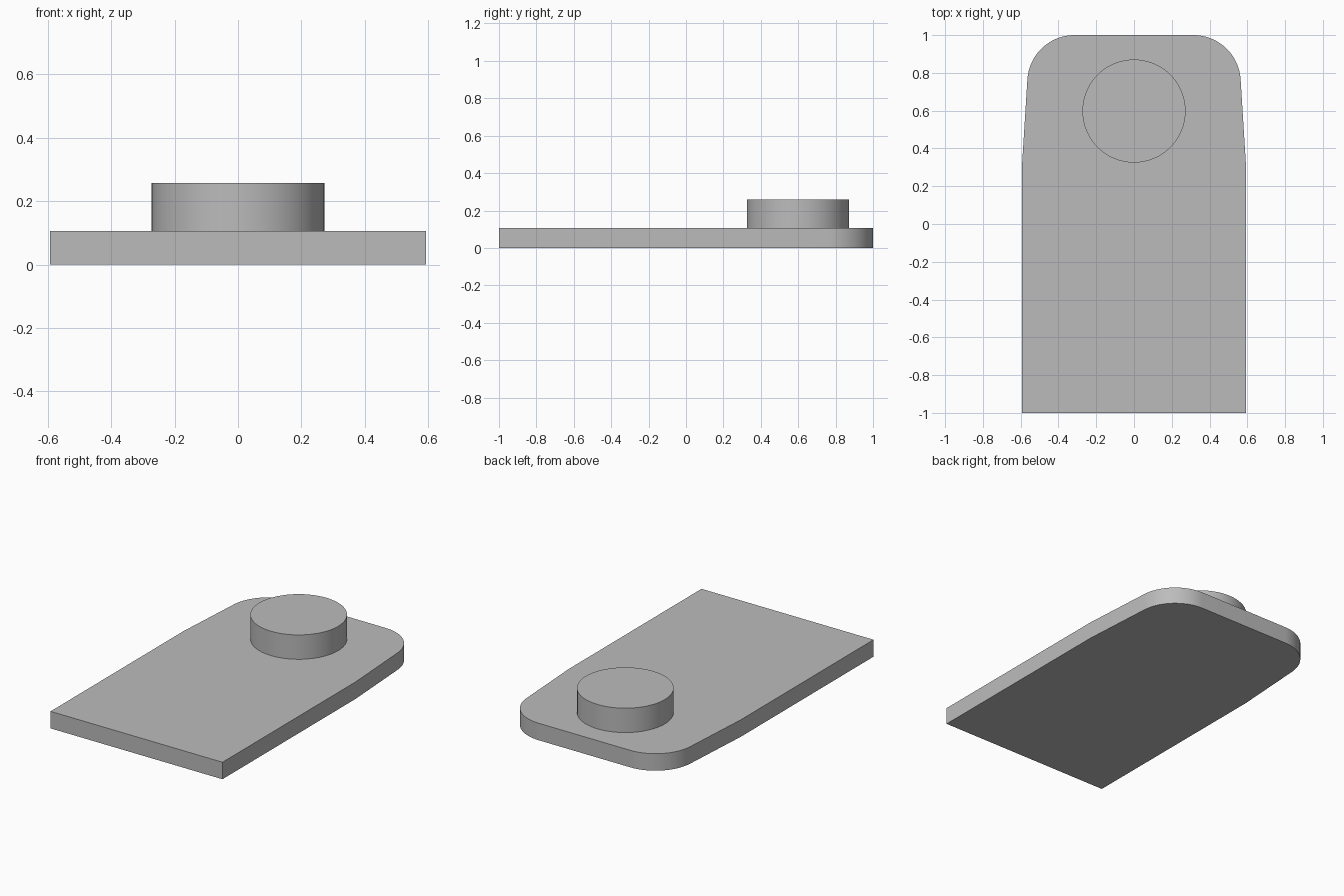
import bpy
import bmesh
import math

default = bpy.data.objects.get("Cube")
if default:
    bpy.data.objects.remove(default, do_unlink=True)

grey = bpy.data.materials.new("mid grey")
grey.use_nodes = True
COLOUR = (0.5, 0.5, 0.5, 1)
grey.diffuse_color = COLOUR
grey.node_tree.nodes["Principled BSDF"].inputs["Base Color"].default_value = COLOUR


def extrude_outline(name, points, z0, z1):
    """Solid prism over a counter-clockwise outline."""
    bm = bmesh.new()
    base = bm.faces.new([bm.verts.new((x, y, z0)) for x, y in points])
    top = bmesh.ops.extrude_face_region(bm, geom=[base], use_keep_orig=True)
    moved = [v for v in top["geom"] if isinstance(v, bmesh.types.BMVert)]
    bmesh.ops.translate(bm, vec=(0, 0, z1 - z0), verts=moved)
    bmesh.ops.recalc_face_normals(bm, faces=bm.faces[:])
    mesh = bpy.data.meshes.new(name)
    bm.to_mesh(mesh)
    bm.free()
    mesh.materials.append(grey)
    obj = bpy.data.objects.new(name, mesh)
    bpy.context.collection.objects.link(obj)
    bpy.ops.object.select_all(action="DESELECT")
    obj.select_set(True)
    bpy.context.view_layer.objects.active = obj
    bpy.ops.object.shade_smooth_by_angle(angle=math.radians(30))
    return obj


def arc(cx, cy, radius, start, end, steps):
    angles = [math.radians(start + (end - start) * i / steps) for i in range(steps + 1)]
    return [(cx + radius * math.cos(a), cy + radius * math.sin(a)) for a in angles]


# Base plate: straight sides, slight taper, rounded back corners
right_half = [(0.593, -1), (0.593, 0.31)] + arc(0.315, 0.75, 0.25, 3.6, 90, 24)
left_half = [(-x, y) for x, y in reversed(right_half)]
extrude_outline("base_plate", right_half + left_half, 0, 0.106)

# Round raised button near the back
extrude_outline("round_button", arc(0, 0.598, 0.273, 0, 360, 64)[:-1], 0.106, 0.258)
